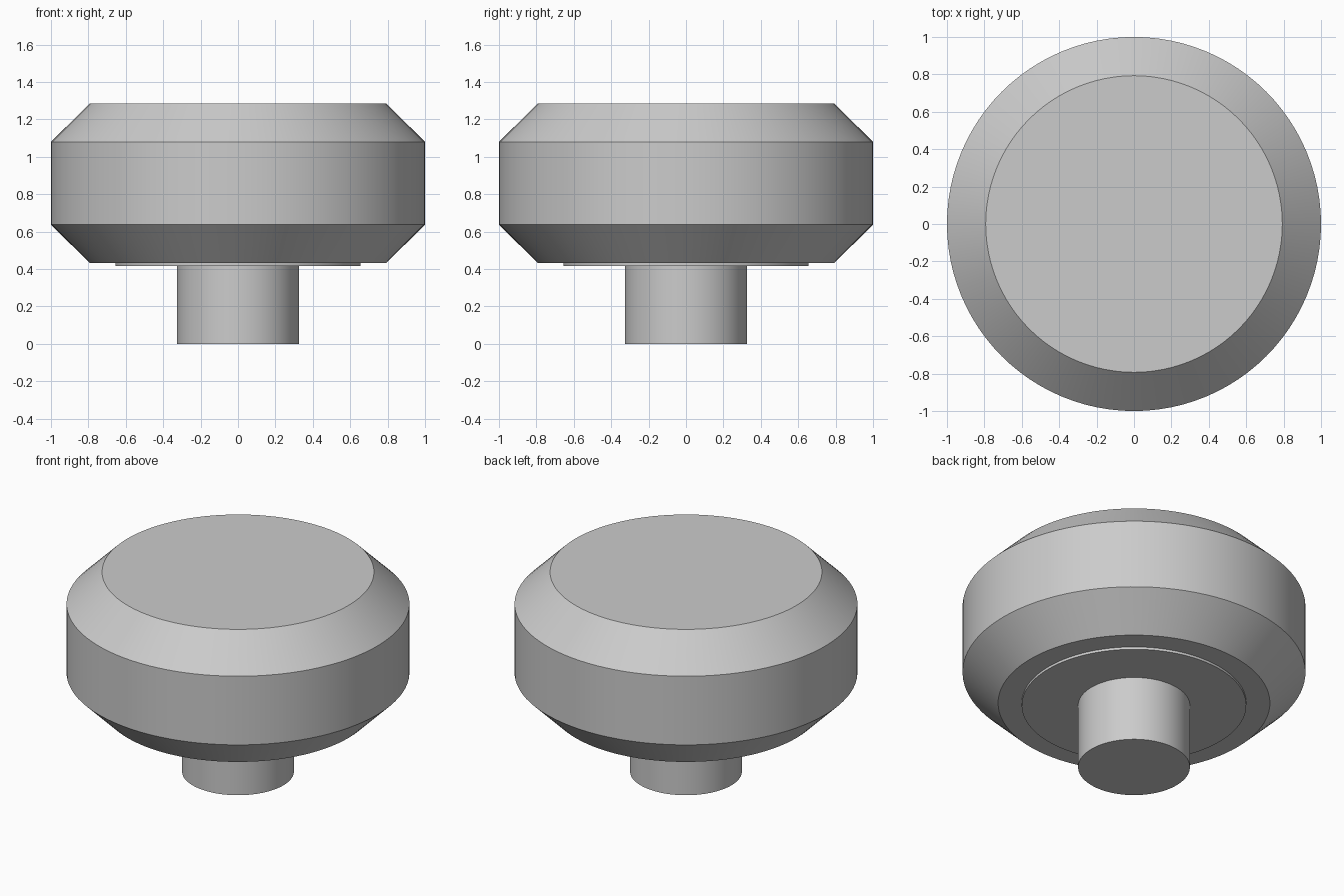
import bpy
import bmesh
from math import cos, sin, tau, radians

SEGMENTS = 96

cube = bpy.data.objects.get("Cube")
if cube:
    bpy.data.objects.remove(cube, do_unlink=True)

# Single plain grey
grey = bpy.data.materials.new("plain_grey")
grey.use_nodes = True
colour = (0.6, 0.6, 0.6, 1)
grey.diffuse_color = colour
grey.node_tree.nodes["Principled BSDF"].inputs["Base Color"].default_value = colour


def turned_part(name, profile):
    """Closed solid of revolution from (radius, z) points, bottom to top."""
    bm = bmesh.new()
    rings = [[bm.verts.new((r * cos(tau * i / SEGMENTS), r * sin(tau * i / SEGMENTS), z))
              for i in range(SEGMENTS)] for r, z in profile]
    for low, high in zip(rings, rings[1:]):
        for i in range(SEGMENTS):
            j = (i + 1) % SEGMENTS
            bm.faces.new((low[i], low[j], high[j], high[i]))
    bm.faces.new(rings[0][::-1])
    bm.faces.new(rings[-1])
    mesh = bpy.data.meshes.new(name)
    bm.to_mesh(mesh)
    bm.free()
    mesh.materials.append(grey)
    part = bpy.data.objects.new(name, mesh)
    bpy.context.collection.objects.link(part)
    bpy.ops.object.select_all(action="DESELECT")
    part.select_set(True)
    bpy.context.view_layer.objects.active = part
    bpy.ops.object.shade_smooth_by_angle(angle=radians(30))
    return part


# Chamfered grip
turned_part("knob_head", [(0.793, 0.432), (1, 0.638), (1, 1.08), (0.793, 1.285)])
# Thin washer under the grip
turned_part("base_disc", [(0.655, 0.416), (0.655, 0.44)])
# Mounting stem
turned_part("stem", [(0.326, 0), (0.326, 0.43)])
